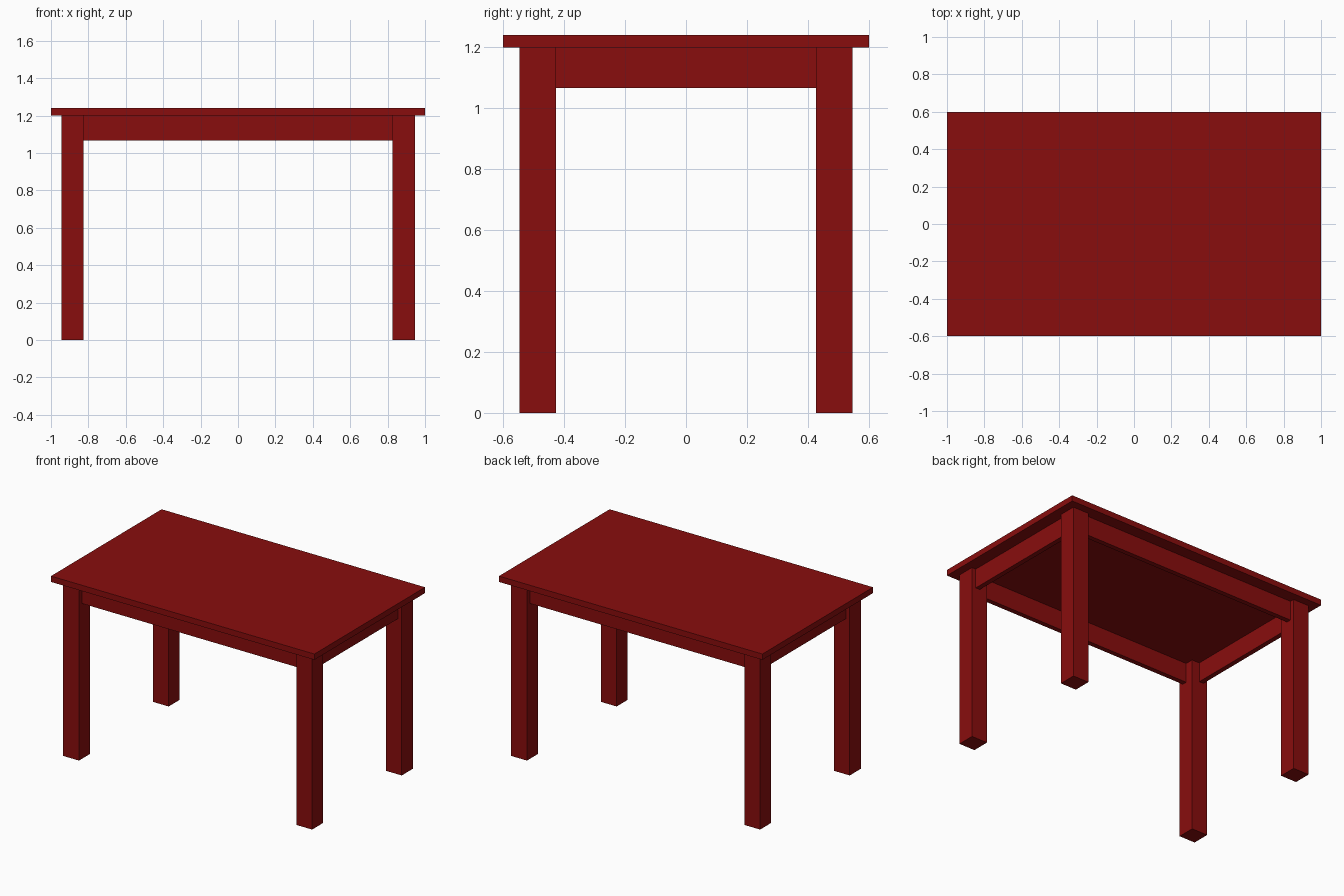
import bpy

if "Cube" in bpy.data.objects:
    bpy.data.objects.remove(bpy.data.objects["Cube"])

mat = bpy.data.materials.new("dark_red")
mat.diffuse_color = (0.25, 0.004, 0.004, 1)
mat.use_nodes = True
mat.node_tree.nodes["Principled BSDF"].inputs["Base Color"].default_value = mat.diffuse_color


def box(name, x, y, z):
    """Add a box from (min, max) ranges on each axis."""
    ranges = (x, y, z)
    bpy.ops.mesh.primitive_cube_add(size=1)
    ob = bpy.context.object
    ob.name = name
    for v in ob.data.vertices:
        v.co = [lo if c < 0 else hi for c, (lo, hi) in zip(v.co, ranges)]
    ob.data.materials.append(mat)
    return ob


def side(s, lo, hi):
    """Range lo..hi, mirrored when s is negative."""
    return (lo, hi) if s > 0 else (-hi, -lo)


LEG_X, LEG_Y, LEG_W = 0.945, 0.546, 0.12   # outer leg faces and leg width
INSET, THICK = 0.03, 0.033                 # apron setback and thickness
APRON_Z = (1.067, 1.2)

# Table top
box("table_top", (-1, 1), (-0.6, 0.6), (1.2, 1.24))

# Four square legs
for sy, fb in ((-1, "front"), (1, "back")):
    for sx, lr in ((-1, "left"), (1, "right")):
        box(f"{fb}_{lr}_leg", side(sx, LEG_X - LEG_W, LEG_X),
            side(sy, LEG_Y - LEG_W, LEG_Y), (0, 1.2))

# Aprons between the legs
ax, ay = LEG_X - LEG_W, LEG_Y - LEG_W
for s, fb, lr in ((-1, "front", "left"), (1, "back", "right")):
    box(f"{fb}_apron", (-ax, ax),
        side(s, LEG_Y - INSET - THICK, LEG_Y - INSET), APRON_Z)
    box(f"{lr}_apron", side(s, LEG_X - INSET - THICK, LEG_X - INSET),
        (-ay, ay), APRON_Z)
